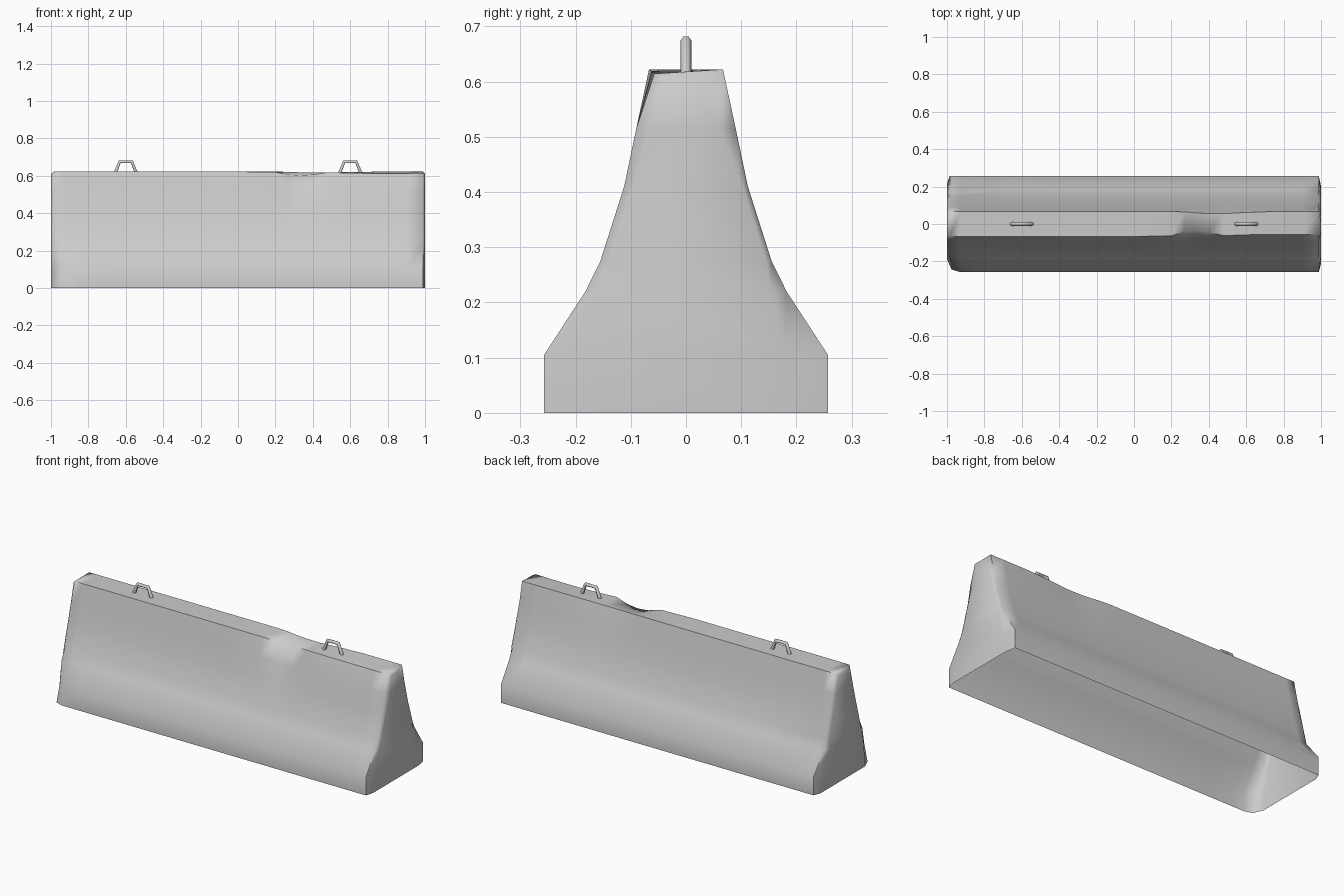
import bpy, bmesh
from math import radians
from mathutils import Vector

cube = bpy.data.objects.get("Cube")
if cube:
    bpy.data.objects.remove(cube, do_unlink=True)


def material(name, rgb):
    m = bpy.data.materials.new(name)
    m.use_nodes = True
    m.diffuse_color = (*rgb, 1)
    m.node_tree.nodes["Principled BSDF"].inputs["Base Color"].default_value = (*rgb, 1)
    return m


concrete = material("concrete grey", (0.6, 0.6, 0.6))

# Half profile from base to crown: half width, height
HALF = [(0.257, 0), (0.257, 0.105), (0.182, 0.22), (0.155, 0.275),
        (0.112, 0.41), (0.09, 0.515), (0.067, 0.622)]
# How far the worn end faces draw in at each profile height: front, back
WEAR_LEFT = ([0.045, 0.05, 0.02, 0.02, 0.02, 0.03, 0.025],
             [0.055, 0.08, 0.03, 0.01, 0.01, 0.03, 0.06])
WEAR_RIGHT = ([0.07, 0.08, 0.03, 0.015, 0.01, 0.015, 0.015],
              [0.04, 0.06, 0.05, 0.02, 0.01, 0.015, 0.015])
# Chips in the surface: centre, radii, push
CHIPS = [((0.33, -0.067, 0.622), (0.14, 0.06, 0.2), (0, 0.03, -0.02)),
         ((0.8, -0.067, 0.622), (0.42, 0.05, 0.1), (0, 0.012, -0.01)),
         ((0.45, 0.067, 0.622), (0.2, 0.05, 0.18), (0, -0.012, -0.006)),
         ((-0.98, 0.2, 0.2), (0.2, 0.15, 0.1), (0, -0.02, 0)),
         ((-1, -0.25, 0.1), (0.1, 0.1, 0.14), (0.02, 0.03, 0))]


def chipped(co):
    p = Vector(co)
    for centre, radii, push in CHIPS:
        d = sum(((a - c) / r) ** 2 for a, c, r in zip(co, centre, radii))
        p += Vector(push) * max(0, 1 - d)
    return p


def section(x, wear=None):
    """Open outline running up the front and down the back."""
    front, back = wear or ([0] * len(HALF),) * 2
    drop = 0.012 if wear else 0
    top = len(HALF) - 1
    pts = [(x, -y + w, z - drop * (i == top)) for i, ((y, z), w) in enumerate(zip(HALF, front))]
    pts += [(x, y - w, z - drop * (i == top)) for i, ((y, z), w) in enumerate(zip(HALF, back))][::-1]
    return pts if wear else [chipped(p) for p in pts]


# Barrier body: lofted sections, worn ends, open underside
bm = bmesh.new()
stations = [-0.985, -0.93, -0.86, -0.7, -0.4, 0, 0.2, 0.27, 0.33, 0.4,
            0.48, 0.6, 0.75, 0.9, 0.988]
sections = [section(-1, WEAR_RIGHT)] + [section(x) for x in stations] + [section(1, WEAR_LEFT)]
rings = [[bm.verts.new(p) for p in s] for s in sections]
for a, b in zip(rings, rings[1:]):
    for i in range(len(a) - 1):
        bm.faces.new((a[i], b[i], b[i + 1], a[i + 1]))
# End faces as strips between matching front and back points
for ring, flip in ((rings[0], False), (rings[-1], True)):
    n = len(ring)
    for i in range(len(HALF) - 1):
        quad = [ring[i], ring[i + 1], ring[n - 2 - i], ring[n - 1 - i]]
        bm.faces.new(quad[::-1] if flip else quad)
mesh = bpy.data.meshes.new("barrier_body")
bm.to_mesh(mesh)
bm.free()
mesh.materials.append(concrete)
body = bpy.data.objects.new("barrier_body", mesh)
bpy.context.collection.objects.link(body)
bpy.context.view_layer.objects.active = body
body.select_set(True)
bpy.ops.object.shade_smooth_by_angle(angle=radians(65))


# Lifting loops: bent bars on the crown
def lifting_loop(name, x):
    curve = bpy.data.curves.new(name, "CURVE")
    curve.dimensions = "3D"
    curve.bevel_depth = 0.01
    curve.bevel_resolution = 1
    curve.use_fill_caps = True
    path = [(-0.062, 0.6), (-0.033, 0.674), (0.033, 0.674), (0.062, 0.6)]
    spline = curve.splines.new("POLY")
    spline.points.add(len(path) - 1)
    for point, (dx, z) in zip(spline.points, path):
        point.co = (x + dx, 0, z, 1)
    curve.materials.append(concrete)
    bpy.context.collection.objects.link(bpy.data.objects.new(name, curve))


lifting_loop("left_lifting_loop", 0.6)
lifting_loop("right_lifting_loop", -0.6)
